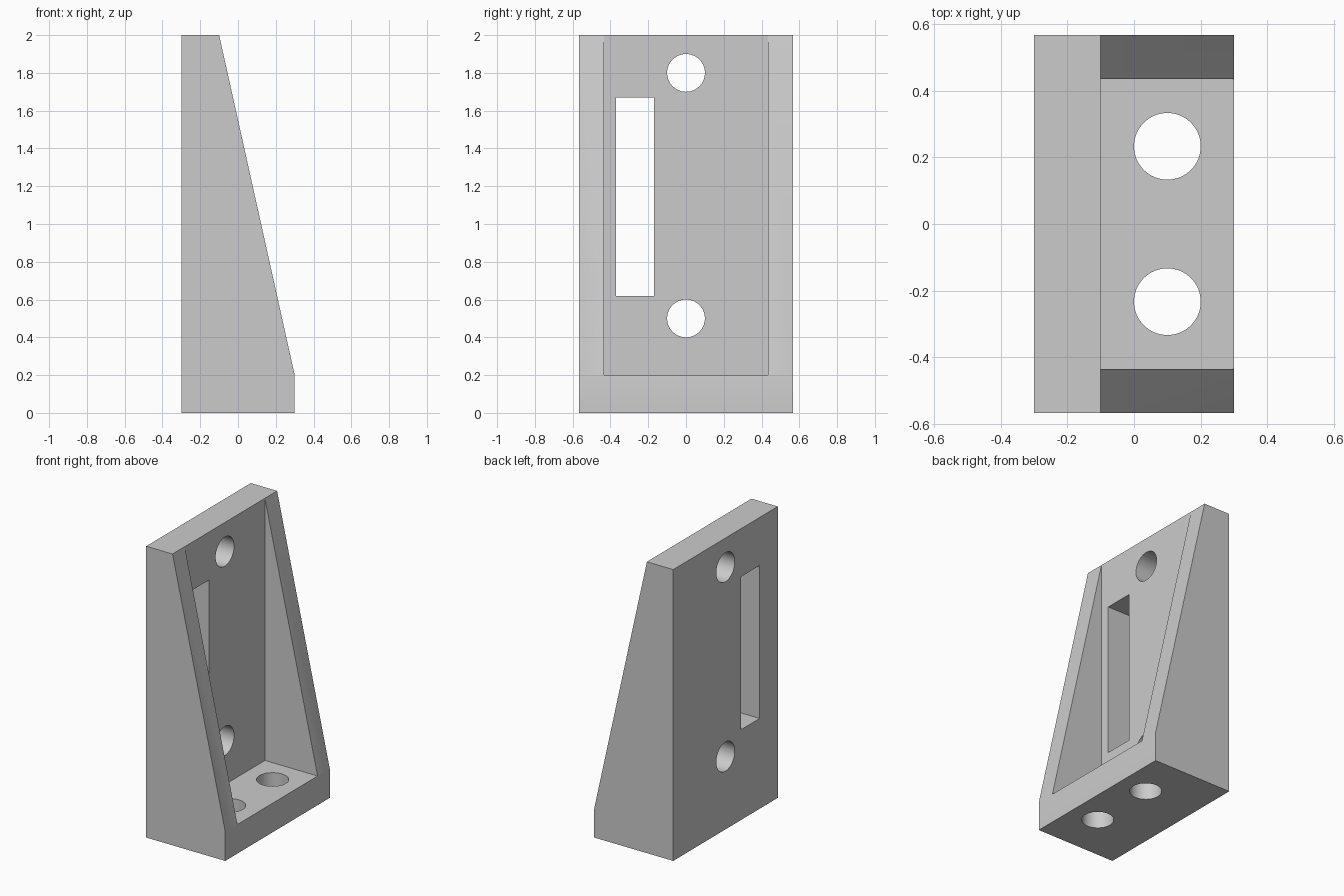
import bpy
import bmesh
from math import pi
from mathutils import Matrix, Vector

default = bpy.data.objects.get("Cube")
if default:
    bpy.data.objects.remove(default, do_unlink=True)

HALF_WIDTH, INNER = 0.567, 0.435
BACK, FRONT, PLATE = -0.3, 0.3, -0.1
BASE, TOP = 0.2, 2.0

grey = bpy.data.materials.new("light_grey")
grey.use_nodes = True
colour = (0.6, 0.6, 0.6, 1)
grey.diffuse_color = colour
grey.node_tree.nodes["Principled BSDF"].inputs["Base Color"].default_value = colour


def make_object(name, bm):
    bmesh.ops.recalc_face_normals(bm, faces=bm.faces)
    mesh = bpy.data.meshes.new(name)
    bm.to_mesh(mesh)
    bm.free()
    mesh.materials.append(grey)
    obj = bpy.data.objects.new(name, mesh)
    bpy.context.collection.objects.link(obj)
    return obj


def prism(name, profile, half_width):
    """Extrude an (x, z) profile along y, centred on y = 0."""
    bm = bmesh.new()
    face = bm.faces.new([bm.verts.new((x, -half_width, z)) for x, z in profile])
    grown = bmesh.ops.extrude_face_region(bm, geom=[face])["geom"]
    verts = [v for v in grown if isinstance(v, bmesh.types.BMVert)]
    bmesh.ops.translate(bm, verts=verts, vec=(0, 2 * half_width, 0))
    return make_object(name, bm)


def box(name, low, high):
    low, high = Vector(low), Vector(high)
    bm = bmesh.new()
    matrix = Matrix.Translation((low + high) / 2) @ Matrix.Diagonal((*(high - low), 1))
    bmesh.ops.create_cube(bm, size=1, matrix=matrix)
    return make_object(name, bm)


def drill(name, centre, along_x=False):
    bm = bmesh.new()
    turn = Matrix.Rotation(pi / 2, 4, "Y") if along_x else Matrix()
    bmesh.ops.create_cone(bm, cap_ends=True, segments=64, radius1=0.1, radius2=0.1,
                          depth=0.3, matrix=Matrix.Translation(centre) @ turn)
    return make_object(name, bm)


# Solid body with the sloping side outline
bracket = prism("angle_bracket", [(BACK, 0), (FRONT, 0), (FRONT, BASE),
                                  (PLATE, TOP), (BACK, TOP)], HALF_WIDTH)

# Open pocket between the two side walls, slot and bolt holes
cutters = [
    box("pocket_cutter", (PLATE, -INNER, BASE), (1, INNER, TOP + 1)),
    box("slot_cutter", (BACK - 0.1, -0.37, 0.62), (PLATE + 0.1, -0.17, 1.67)),
]
for z in (0.5, 1.8):
    cutters.append(drill("plate_hole_cutter", (-0.2, 0, z), along_x=True))
for y in (-0.233, 0.233):
    cutters.append(drill("base_hole_cutter", (0.1, y, 0.1)))

bpy.ops.object.select_all(action="DESELECT")
bpy.context.view_layer.objects.active = bracket
bracket.select_set(True)
for cutter in cutters:
    cutter.hide_render = True
    cut = bracket.modifiers.new(cutter.name, "BOOLEAN")
    cut.operation, cut.solver, cut.object = "DIFFERENCE", "EXACT", cutter
    bpy.ops.object.modifier_apply(modifier=cut.name)
    bpy.data.objects.remove(cutter, do_unlink=True)

# Smooth hole walls, sharp edges elsewhere
bpy.ops.object.shade_smooth_by_angle(angle=pi / 6)
